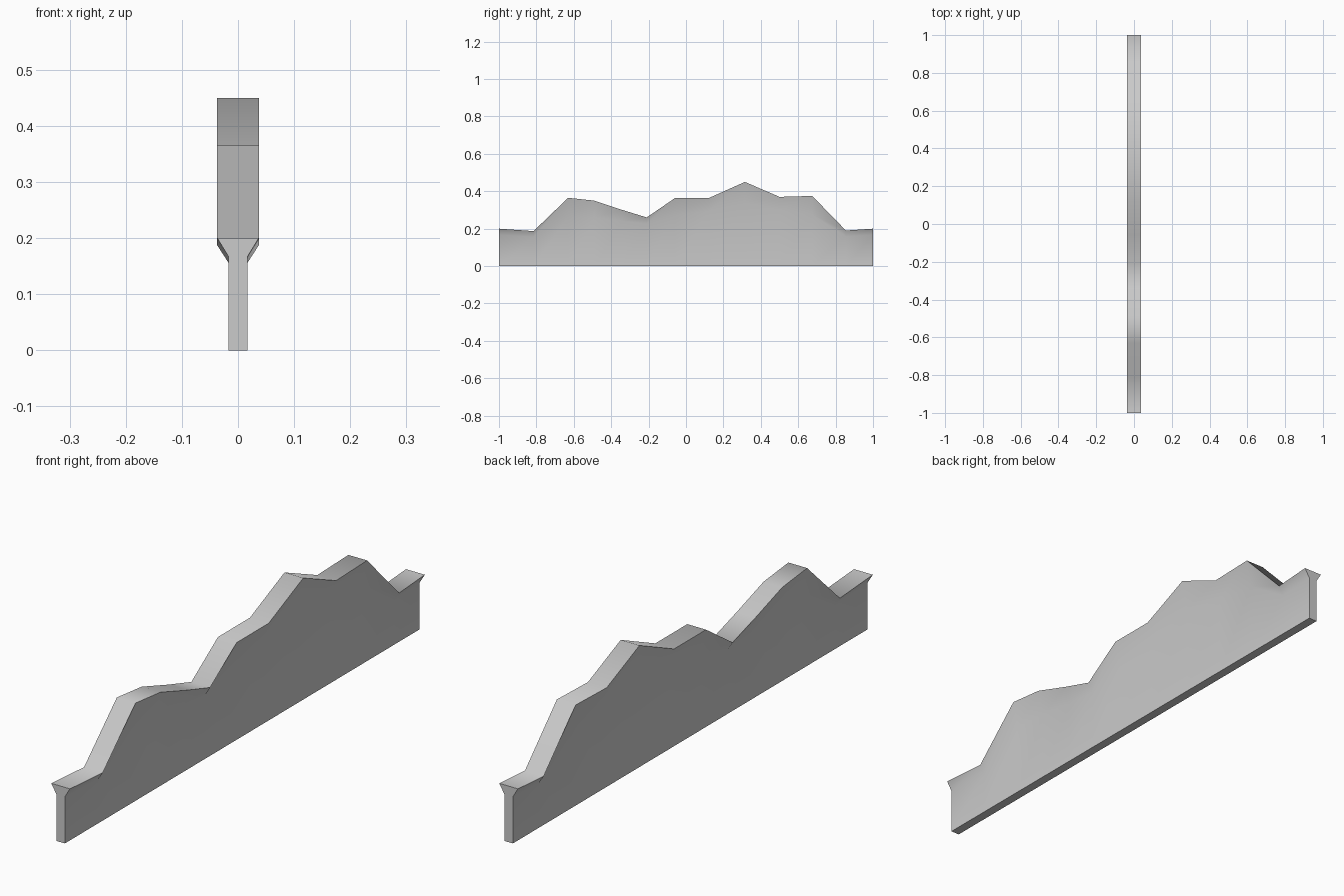
import bpy, bmesh, math

if "Cube" in bpy.data.objects:
    bpy.data.objects.remove(bpy.data.objects["Cube"])

# Top outline: position along y, crest height, depth of the flared lip below it
outline = [(-1, .20, .033), (-.815, .187, .031), (-.63, .365, .10), (-.49, .35, .09),
           (-.34, .30, .06), (-.21, .26, .033), (-.06, .363, .09), (.12, .363, .07),
           (.315, .45, .11), (.50, .37, .07), (.675, .375, .10), (.855, .19, .032),
           (1, .20, .033)]
BODY, LIP = .017, .037   # half thickness of the wall and of its flared crest

bm = bmesh.new()

# Cross-section rings along the wall
rings = []
for y, z, d in outline:
    section = [(-BODY, 0), (BODY, 0), (BODY, z - d), (LIP, z), (-LIP, z), (-BODY, z - d)]
    rings.append([bm.verts.new((x, y, h)) for x, h in section])

# Skin between the rings, then the two ends
for a, b in zip(rings, rings[1:]):
    for i in range(6):
        j = (i + 1) % 6
        bm.faces.new((a[i], a[j], b[j], b[i]))
for r in (rings[0], rings[-1]):
    bm.faces.new(r)
bmesh.ops.recalc_face_normals(bm, faces=bm.faces)

mesh = bpy.data.meshes.new("ridge_wall")
bm.to_mesh(mesh)
bm.free()
wall = bpy.data.objects.new("ridge_wall", mesh)
bpy.context.collection.objects.link(wall)
bpy.context.view_layer.objects.active = wall
wall.select_set(True)
bpy.ops.object.shade_smooth_by_angle(angle=math.radians(55))
